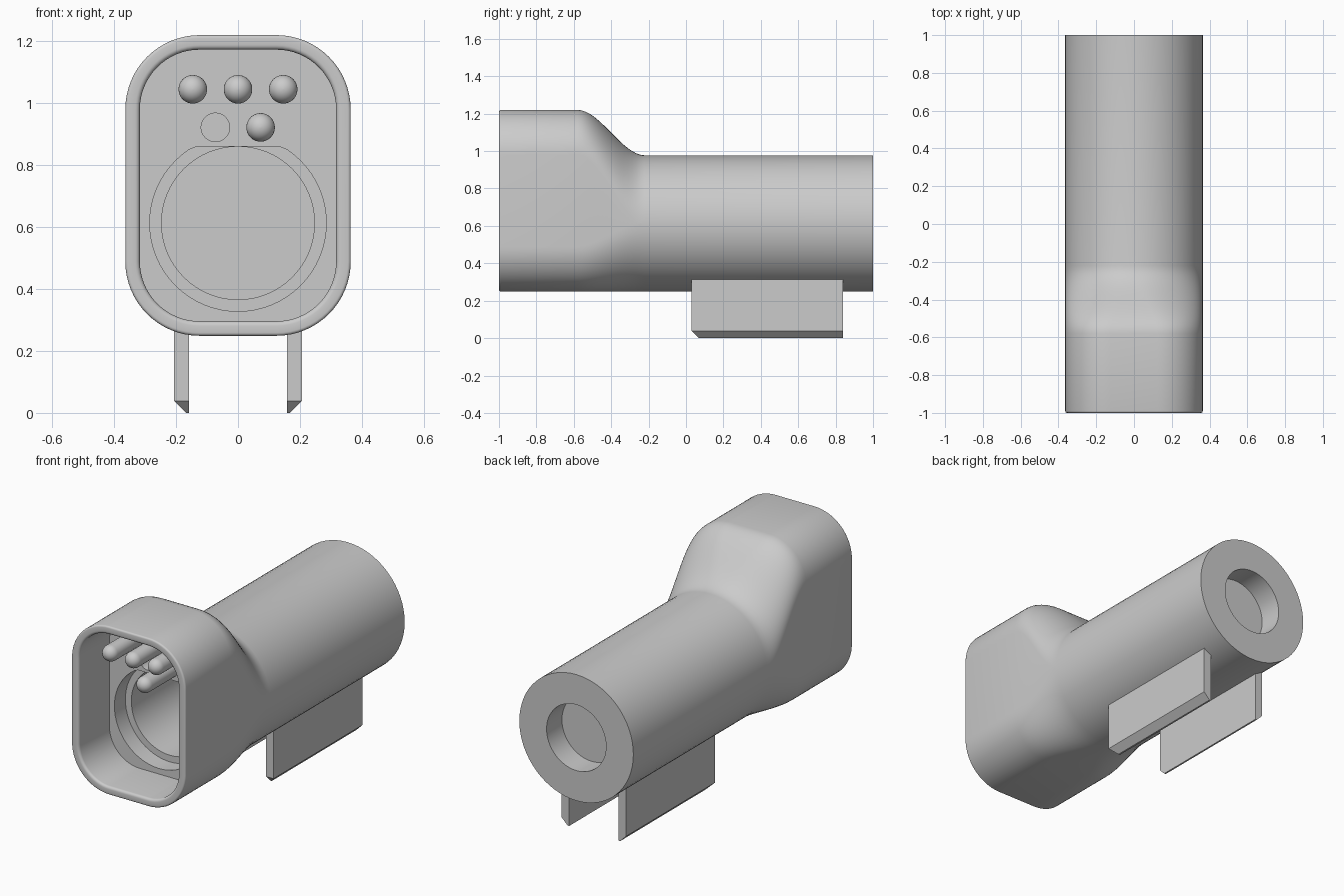
import bpy, bmesh
from math import sin, cos, pi
from mathutils import Vector

cube = bpy.data.objects.get("Cube")
if cube:
    bpy.data.objects.remove(cube)

grey = bpy.data.materials.new("plain grey")
grey.use_nodes = True
COLOUR = (0.6, 0.6, 0.6, 1)
grey.diffuse_color = COLOUR
grey.node_tree.nodes["Principled BSDF"].inputs["Base Color"].default_value = COLOUR

STEPS = 16        # segments per quarter turn
AXIS_Z = 0.613    # height of the tube axis
TUBE_R = 0.364


def section(y, hw, low, high, r, x=0):
    """Rounded rectangle lying across y, as a list of points."""
    corners = [(hw - r, high - r), (r - hw, high - r), (r - hw, low + r), (hw - r, low + r)]
    points = []
    for q, (cx, cz) in enumerate(corners):
        for i in range(STEPS + 1):
            a = (q + i / STEPS) * pi / 2
            points.append(Vector((x + cx + r * cos(a), y, cz + r * sin(a))))
    return points


def circle(y, r, z=AXIS_Z, x=0):
    return section(y, r, z - r, z + r, r, x)


def shell(y, inset):
    """Section of the front housing, moved inward by inset."""
    return section(y, TUBE_R - inset, 0.249 + inset, 1.22 - inset, 0.24 - inset)


def recess(y):
    """Circle cut flat along its top."""
    points = circle(y, 0.285)
    for p in points:
        p.z = min(p.z, 0.86)
    return points


def make(name, bm, smooth=True):
    bmesh.ops.recalc_face_normals(bm, faces=bm.faces)
    mesh = bpy.data.meshes.new(name)
    bm.to_mesh(mesh)
    bm.free()
    mesh.materials.append(grey)
    obj = bpy.data.objects.new(name, mesh)
    bpy.context.collection.objects.link(obj)
    if smooth:
        smooth_shade(obj)
    return obj


def activate(obj):
    bpy.ops.object.select_all(action='DESELECT')
    obj.select_set(True)
    bpy.context.view_layer.objects.active = obj


def smooth_shade(obj):
    activate(obj)
    bpy.ops.object.shade_smooth_by_angle(angle=0.6)


def loft(name, rings, smooth=True):
    """Skin a chain of sections and close both ends."""
    bm = bmesh.new()
    loops = [[bm.verts.new(p) for p in ring] for ring in rings]
    for a, b in zip(loops, loops[1:]):
        for i in range(len(a)):
            j = (i + 1) % len(a)
            bm.faces.new((a[i], a[j], b[j], b[i]))
    bmesh.ops.remove_doubles(bm, verts=bm.verts, dist=0.00005)
    bmesh.ops.holes_fill(bm, edges=[e for e in bm.edges if e.is_boundary], sides=0)
    return make(name, bm, smooth)


# Housing: bore, recess, cavity, rounded rim, shoulder, tube and end socket
FLOOR = -0.72
rings = [circle(0.7, 0.247), circle(-0.62, 0.247), recess(-0.62), recess(FLOOR), shell(FLOOR, 0.047)]
for i in range(5):
    a = i / 4 * pi / 2
    rings.append(shell(-0.985 - 0.015 * sin(a), 0.047 - 0.015 * (1 - cos(a))))
for i in range(5):
    a = i / 4 * pi / 2
    rings.append(shell(-0.99 - 0.01 * cos(a), 0.01 * (1 - sin(a))))
for i in range(17):
    t = i / 16
    s = t * t * (3 - 2 * t)
    rings.append(section(-0.58 + 0.36 * t, TUBE_R, 0.249, 1.22 + (AXIS_Z + TUBE_R - 1.22) * s,
                         0.24 + (TUBE_R - 0.24) * s))
rings += [circle(1, TUBE_R), circle(1, 0.19), circle(0.86, 0.19)]
housing = loft("housing", rings, smooth=False)

# Empty pin hole in the cavity floor
PIN_R = 0.046
ROW_TOP, ROW_LOW = 1.045, 0.922
cutter = loft("pin_hole_cutter", [circle(y, PIN_R, ROW_LOW, -0.073) for y in (-0.8, -0.58)], smooth=False)
cutter.hide_render = True
cut = housing.modifiers.new("pin_hole", 'BOOLEAN')
cut.operation = 'DIFFERENCE'
cut.solver = 'EXACT'
cut.object = cutter
activate(housing)
bpy.ops.object.modifier_apply(modifier=cut.name)
bpy.data.objects.remove(cutter)
smooth_shade(housing)

# Round-tipped contact pins
for n, (x, z) in enumerate([(-0.146, ROW_TOP), (0, ROW_TOP), (0.146, ROW_TOP), (0.073, ROW_LOW)]):
    pin = [circle(FLOOR + 0.02, PIN_R, z, x)]
    for i in range(9):
        a = i / 8 * 1.56
        pin.append(circle(-0.95 - PIN_R * sin(a), PIN_R * cos(a), z, x))
    loft(f"contact_pin_{n + 1}", pin)

# Mounting blades with chamfered outer and front lower edges
for side, name in ((1, "left_blade"), (-1, "right_blade")):
    bm = bmesh.new()
    bmesh.ops.create_cube(bm, size=1)
    for v in bm.verts:
        v.co = Vector((side * (0.182 + 0.048 * v.co.x), 0.435 + 0.81 * v.co.y, 0.156 + 0.312 * v.co.z))
    for point, normal in (((side * 0.206, 0.5, 0.038), (side, 0, -1)),
                          ((side * 0.18, 0.03, 0.038), (0, -1, -1))):
        bmesh.ops.bisect_plane(bm, geom=bm.verts[:] + bm.edges[:] + bm.faces[:], plane_co=point,
                               plane_no=normal, clear_outer=True)
        bmesh.ops.holes_fill(bm, edges=[e for e in bm.edges if e.is_boundary], sides=0)
    make(name, bm, smooth=False)
